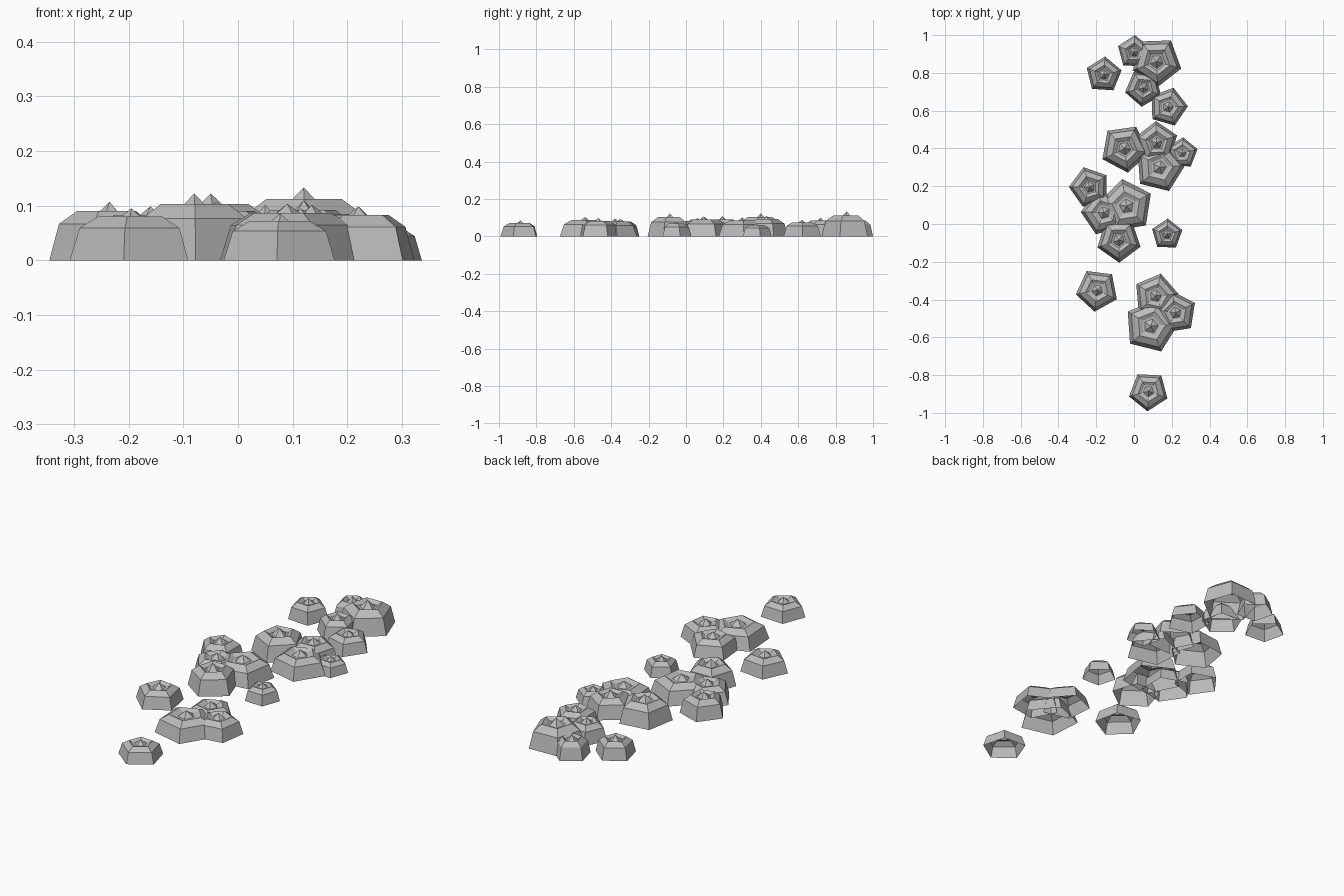
import bpy, bmesh
from math import sin, cos, radians, tau

if "Cube" in bpy.data.objects:
    bpy.data.objects.remove(bpy.data.objects["Cube"])

stone = bpy.data.materials.new("grey shell")
stone.diffuse_color = (0.5, 0.5, 0.5, 1)
stone.use_nodes = True
stone.node_tree.nodes["Principled BSDF"].inputs["Base Color"].default_value = stone.diffuse_color

# Profile from base to spike: (radius factor, height factor)
PROFILE = [(1.0, 0.0), (0.84, 0.74), (0.54, 1.0), (0.36, 0.87), (0.27, 0.87)]
SPIKE_TIP = 1.19
SIDES = 5


def barnacle(name, x, y, radius, angle, height):
    """Open-bottomed five-sided dome with a crater and a central spike."""
    bm = bmesh.new()
    rings = []
    for rf, hf in PROFILE:
        ring = []
        for i in range(SIDES):
            a = radians(angle) + tau * i / SIDES
            ring.append(bm.verts.new((radius * rf * cos(a), radius * rf * sin(a), height * hf)))
        rings.append(ring)
    for low, high in zip(rings, rings[1:]):
        for i in range(SIDES):
            j = (i + 1) % SIDES
            bm.faces.new((low[i], low[j], high[j], high[i]))
    tip = bm.verts.new((0, 0, height * SPIKE_TIP))
    for i in range(SIDES):
        bm.faces.new((rings[-1][i], rings[-1][(i + 1) % SIDES], tip))
    mesh = bpy.data.meshes.new(name)
    bm.to_mesh(mesh)
    bm.free()
    mesh.materials.append(stone)
    ob = bpy.data.objects.new(name, mesh)
    ob.location = (x, y, 0)
    bpy.context.collection.objects.link(ob)


# Clusters from back to front: x, y, radius, turn in degrees, rim height
CLUSTERS = {
    "back_barnacle": [
        (0.00, 0.91, 0.09, 15, 0.085), (0.12, 0.86, 0.135, 56, 0.112),
        (-0.16, 0.79, 0.097, 14, 0.08), (0.05, 0.72, 0.10, 49, 0.085),
        (0.18, 0.62, 0.105, 2, 0.075)],
    "middle_barnacle": [
        (-0.05, 0.40, 0.13, 62, 0.103), (0.12, 0.43, 0.115, 20, 0.092),
        (0.255, 0.375, 0.084, 15, 0.06), (0.135, 0.30, 0.135, 4, 0.085)],
    "left_barnacle": [
        (-0.235, 0.195, 0.11, 35, 0.09), (-0.16, 0.06, 0.122, 34, 0.083),
        (-0.04, 0.095, 0.145, 27, 0.09), (-0.08, -0.085, 0.12, 55, 0.103)],
    "front_barnacle": [
        (0.115, -0.38, 0.12, 5, 0.08), (0.22, -0.47, 0.115, 27, 0.083),
        (0.09, -0.54, 0.145, 4, 0.087)],
    "single_barnacle": [
        (0.175, -0.055, 0.084, 16, 0.068), (-0.195, -0.35, 0.115, 47, 0.08),
        (0.077, -0.885, 0.107, 51, 0.072)],
}
for cluster, members in CLUSTERS.items():
    for n, values in enumerate(members, 1):
        barnacle(f"{cluster}_{n}", *values)
